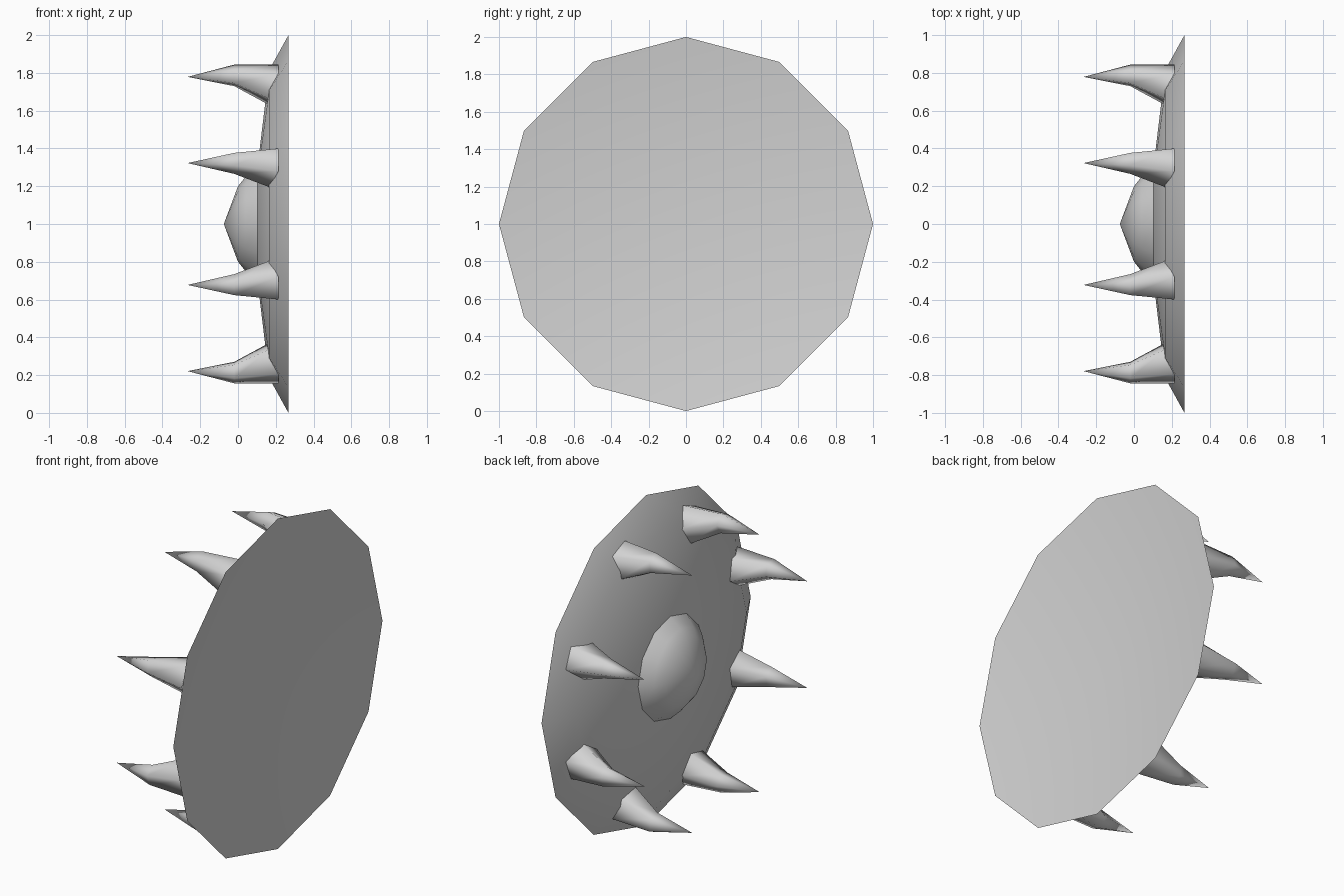
import bpy
import bmesh
from math import cos, sin, pi, hypot, radians

old = bpy.data.objects.get("Cube")
if old:
    bpy.data.objects.remove(old, do_unlink=True)

CENTRE_Z = 1.0

metal = bpy.data.materials.new("grey_metal")
metal.use_nodes = True
GREY = (0.65, 0.65, 0.65, 1)
metal.diffuse_color = GREY
metal.node_tree.nodes["Principled BSDF"].inputs["Base Color"].default_value = GREY


def loft(name, rings, tip, side=-1):
    """Skin equal rings, fan them to the tip and face the skin along side * x."""
    bm = bmesh.new()
    loops = [[bm.verts.new(p) for p in ring] for ring in rings]
    n = len(loops[0])
    for a, b in zip(loops, loops[1:]):
        for i in range(n):
            j = (i + 1) % n
            bm.faces.new((a[i], a[j], b[j], b[i]))
    top = bm.verts.new(tip)
    for i in range(n):
        bm.faces.new((loops[-1][i], loops[-1][(i + 1) % n], top))
    bm.normal_update()
    if side * sum(f.normal.x * f.calc_area() for f in bm.faces) < 0:
        bmesh.ops.reverse_faces(bm, faces=bm.faces[:])
    for f in bm.faces:
        f.smooth = True
    mesh = bpy.data.meshes.new(name)
    bm.to_mesh(mesh)
    bm.free()
    mesh.materials.append(metal)
    obj = bpy.data.objects.new(name, mesh)
    obj.location.z = CENTRE_Z
    bpy.context.collection.objects.link(obj)
    return obj


def circle(x, r, sides=12):
    return [(x, r * cos(2 * pi * i / sides), r * sin(2 * pi * i / sides))
            for i in range(sides)]


# Disc: dished face with a sloped rim, and a shallow hollow back
RIM_X, KINK_X, MID_X, BACK_X = 0.267, 0.165, 0.067, 0.145
KINK_R = 0.815
rim = circle(RIM_X, 1)
loft("disc_face", [rim, circle(KINK_X, KINK_R)], (MID_X, 0, 0))
loft("disc_back", [rim], (BACK_X, 0, 0), side=1)

# Central boss
loft("centre_boss", [circle(0.105, 0.31), circle(0.04, 0.25), circle(0, 0.2)],
     (-0.075, 0, 0))


def disc_x(r):
    """Position of the disc face at a radius."""
    if r < KINK_R:
        return MID_X + (KINK_X - MID_X) * r / KINK_R
    return KINK_X + (RIM_X - KINK_X) * (r - KINK_R) / (1 - KINK_R)


def pentagon(centre, radius, x=None):
    """Five-sided ring around a radial centre; sunk in the disc if x is None."""
    pts = []
    for i in range(5):
        a = radians(36 + 72 * i)
        y, z = centre + radius * cos(a), radius * sin(a)
        pts.append((disc_x(hypot(y, z)) + 0.008 if x is None else x, y, z))
    return pts


# Bent spikes around the rim
for k in range(8):
    spike = loft(f"spike_{k + 1}",
                 [pentagon(0.797, 0.111), pentagon(0.85, 0.06, -0.02)],
                 (-0.267, 0.843, 0))
    spike.rotation_euler.x = radians(22.5 + 45 * k)
